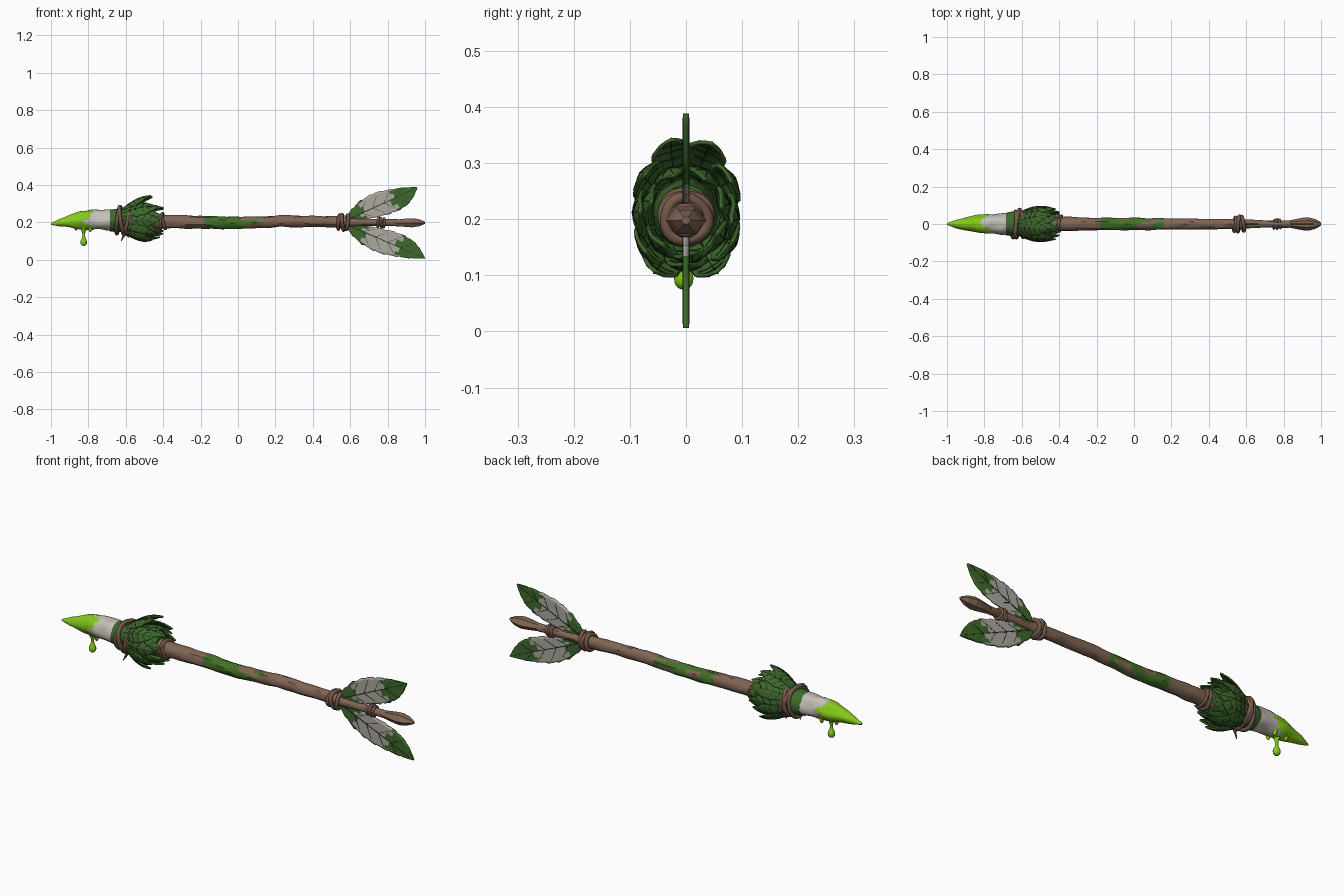
import bpy, bmesh, math, random
from mathutils import Vector, noise

if "Cube" in bpy.data.objects:
    bpy.data.objects.remove(bpy.data.objects["Cube"])

random.seed(4)


def mat(name, r, g, b):
    m = bpy.data.materials.new(name)
    m.diffuse_color = tuple((c / 255) ** 2.2 for c in (r, g, b)) + (1,)
    m.use_nodes = True
    m.node_tree.nodes["Principled BSDF"].inputs["Base Color"].default_value = m.diffuse_color
    return m


WOOD = mat("wood brown", 128, 101, 85)
VINE = mat("vine brown", 116, 90, 76)
BONE = mat("bone white", 196, 191, 183)
GOO = mat("slime green", 132, 200, 32)
LEAF = mat("leaf green", 64, 104, 48)
DARK = mat("dark vein green", 34, 56, 28)
MOSS = mat("moss green", 68, 112, 44)
PALE = mat("pale leaf grey", 172, 167, 160)


def finish(name, bm, mats, angle=35, thick=0):
    bmesh.ops.recalc_face_normals(bm, faces=bm.faces)
    me = bpy.data.meshes.new(name)
    bm.to_mesh(me)
    bm.free()
    for m in mats:
        me.materials.append(m)
    ob = bpy.data.objects.new(name, me)
    bpy.context.collection.objects.link(ob)
    if thick:
        s = ob.modifiers.new("thickness", 'SOLIDIFY')
        s.thickness, s.offset = thick, 0
    bpy.ops.object.select_all(action='DESELECT')
    bpy.context.view_layer.objects.active = ob
    ob.select_set(True)
    if angle:
        bpy.ops.object.shade_smooth_by_angle(angle=math.radians(angle))
    return ob


def lerp(table, t):
    """Linear lookup in rows of (t, values...)."""
    for a, b in zip(table, table[1:]):
        if t <= b[0]:
            k = (t - a[0]) / (b[0] - a[0])
            return [p + (q - p) * k for p, q in zip(a[1:], b[1:])]
    return list(table[-1][1:])


def loft(name, table, mats, sides=16, step=0.02, rough=0.0, rule=None, swell=0.0, angle=35):
    """Tube along x; table rows are (x, centre z, radius y, radius z)."""
    bm = bmesh.new()
    x0, x1 = table[0][0], table[-1][0]
    xs = ([x0 + (x1 - x0) * i / round((x1 - x0) / step) for i in range(round((x1 - x0) / step) + 1)]
          if step else [r[0] for r in table])
    rings = []
    for x in xs:
        zc, ry, rz = lerp(table, x)
        ring = []
        for j in range(sides):
            a = math.tau * j / sides
            k = 1 + rough * noise.noise(Vector((x * 14, math.cos(a) * 1.5, math.sin(a) * 1.5)))
            e = swell if rule and rule(x, a) else 0
            ring.append(bm.verts.new((x, math.cos(a) * (ry * k + e), zc + math.sin(a) * (rz * k + e))))
        rings.append(ring)
    for i in range(len(rings) - 1):
        for j in range(sides):
            n = (j + 1) % sides
            f = bm.faces.new((rings[i][j], rings[i][n], rings[i + 1][n], rings[i + 1][j]))
            if rule and rule((xs[i] + xs[i + 1]) / 2, math.tau * (j + .5) / sides):
                f.material_index = 1
    bm.faces.new(rings[0])
    bm.faces.new(rings[-1])
    return finish(name, bm, mats, angle)


def add_leaf(blade, veins, length, widths, place, pale=None, rows=28):
    """Serrated blade with vein strips; place maps (along, across) to a point."""
    cols = (-1, -.85, -.5, 0, .5, .85, 1)
    grid = []
    for i in range(rows + 1):
        t = i / rows
        up, down = lerp(widths, t)
        saw = 1 + .09 * (((i % 4) / 3) - .5) if 0 < i < rows else 1
        row = []
        for v in cols:
            w = (up if v > 0 else down) * v * (saw if abs(v) == 1 else 1)
            row.append(blade.verts.new(place(t * length, w)))
        grid.append(row)
    for i in range(rows):
        for j in range(len(cols) - 1):
            f = blade.faces.new((grid[i][j], grid[i][j + 1], grid[i + 1][j + 1], grid[i + 1][j]))
            v = abs(j - 2.5) / 2.5
            t = (i + .5) / rows - .06 * v + .03 * (-1) ** j
            if pale and pale[0] < t < pale[1]:
                f.material_index = 1

    def strip(p, q, w0, w1, n):
        d = Vector((q[0] - p[0], q[1] - p[1])).normalized()
        last = None
        for i in range(n + 1):
            k = i / n
            a, b, w = p[0] + (q[0] - p[0]) * k, p[1] + (q[1] - p[1]) * k, w0 + (w1 - w0) * k
            pair = [veins.verts.new(place(a - d.y * w * s, b + d.x * w * s)) for s in (1, -1)]
            if last:
                veins.faces.new((last[0], last[1], pair[1], pair[0]))
            last = pair

    strip((0, 0), (length * .96, 0), .003, .001, 12)
    for t in (.2, .36, .52, .68):
        up, down = lerp(widths, t + .12)
        strip((length * t, 0), (length * (t + .12), up * .8), .0013, .0006, 3)
        strip((length * t, 0), (length * (t + .12), -down * .8), .0013, .0006, 3)


def rings(name, specs):
    """Vine loops: (x, z, major, minor, tilt y, tilt z)."""
    bm = bmesh.new()
    for x, z, R, r, ty, tz in specs:
        n, m = 28, 8
        vs = []
        for i in range(n):
            a = math.tau * i / n
            Rr = R * (1 + .05 * math.sin(3 * a + x * 90))
            d = Vector((ty * math.sin(a) + tz * math.cos(a), math.cos(a), math.sin(a)))
            c = Vector((x, 0, z)) + d * Rr
            o = Vector((0, math.cos(a), math.sin(a)))
            vs.append([bm.verts.new(c + o * r * math.cos(math.tau * k / m)
                                    + Vector((r * math.sin(math.tau * k / m), 0, 0))) for k in range(m)])
        for i in range(n):
            for k in range(m):
                bm.faces.new((vs[i][k], vs[(i + 1) % n][k], vs[(i + 1) % n][(k + 1) % m], vs[i][(k + 1) % m]))
    return finish(name, bm, [VINE], 60)


# Bone spike, its front end coated in slime with a ragged edge
def slimy(x, a):
    return x < -.795 + .025 * math.sin(3 * a + 1) + .012 * math.sin(7 * a)


loft("bone_tip", [(-1, .192, .002, .002), (-.95, .199, .02, .017), (-.9, .206, .031, .029),
                  (-.85, .211, .041, .043), (-.79, .213, .049, .052), (-.7, .214, .057, .058),
                  (-.6, .212, .054, .054)],
     [BONE, GOO], 24, .0125, .16, slimy, .003, 50)


# Slime drips hanging below the tip
def drip(name, x, y, profile):
    bm = bmesh.new()
    n = 14
    loops = [[bm.verts.new((x + r * math.cos(math.tau * j / n), y + r * math.sin(math.tau * j / n), z))
              for j in range(n)] for r, z in profile]
    for p, q in zip(loops, loops[1:]):
        for j in range(n):
            bm.faces.new((p[j], p[(j + 1) % n], q[(j + 1) % n], q[j]))
    bm.faces.new(loops[0])
    bm.faces.new(loops[-1])
    finish(name, bm, [GOO], 80)


drip("slime_drip", -.825, -.004, [(.028, .18), (.018, .165), (.009, .15), (.007, .13), (.009, .118),
                                  (.015, .106), (.018, .095), (.016, .084), (.01, .077), (.003, .075)])
for i, (x, y, z) in enumerate([(-.79, -.02, .158), (-.865, .012, .166), (-.79, .025, .16)]):
    drip("small_drip_%d" % i, x, y, [(.016, z + .03), (.01, z + .008), (.009, z), (.006, z - .007), (.002, z - .01)])


# Wooden shaft with moss patches
def mossy(x, a):
    n = noise.noise(Vector((x * 9, math.cos(a) * 1.1, math.sin(a) * 1.1 + 3)))
    return -.17 < x < .17 and n > (-.35 if x < .02 else -.02)


loft("shaft", [(-.62, .205, .04, .04), (-.4, .204, .038, .038), (-.2, .202, .034, .035), (-.03, .197, .031, .032),
               (.1, .2, .031, .031), (.22, .207, .03, .031), (.4, .205, .029, .03), (.57, .202, .028, .029),
               (.6, .2, .023, .022), (.75, .199, .019, .019), (.88, .198, .02, .019)],
     [WOOD, MOSS], 16, .02, .14, mossy, .0008, 30)

# Faceted nock at the rear end
loft("nock", [(.83, .198, .019, .018), (.9, .198, .033, .026), (.93, .198, .036, .028),
              (.97, .198, .026, .021), (1, .198, .008, .007)], [WOOD], 6, 0, 0, None, 0, 0)

# Leaf collar: a green cuff and flared leaves in two layers
loft("leaf_cuff", [(-.685, .212, .058, .06), (-.64, .212, .064, .066), (-.55, .21, .06, .062),
                   (-.44, .207, .05, .052)], [LEAF], 18, .02, .15)


def around(theta, x0, r0, flare, twist):
    def place(a, b):
        r = r0 + a * flare + .05 * math.sin(min(a / .2, 1) * math.pi) * .5 - abs(b) * .12
        th = theta + b / (r + .03) + twist * a
        return Vector((x0 + a * .96, r * math.cos(th) * .9, .21 + r * math.sin(th)))
    return place


blades, ribs = bmesh.new(), bmesh.new()
W = [(0, .02, .02), (.2, .04, .04), (.45, .056, .056), (.65, .05, .05), (.85, .026, .026), (1, .001, .001)]
for deg, x0, length, flare in [(72, -.62, .17, .36), (108, -.62, .165, .36), (35, -.62, .2, .22),
                               (145, -.62, .2, .22), (0, -.62, .21, .14), (180, -.62, .21, .14),
                               (-35, -.62, .19, .2), (-145, -.62, .19, .2), (-63, -.62, .17, .27),
                               (-117, -.62, .17, .27), (-90, -.6, .19, .12)]:
    add_leaf(blades, ribs, length, W, around(math.radians(deg), x0, .062, flare, random.uniform(-.8, .8)), None, 16)
for k in range(7):
    th = math.tau * (k + .3) / 7
    add_leaf(blades, ribs, .2, W, around(th, -.59, .05, .1, random.uniform(-1, 1)), None, 16)
finish("collar_leaves", blades, [LEAF], 40, .007)
finish("collar_leaf_veins", ribs, [DARK], 0, .0095)

# Vine bindings
rings("front_binding", [(-.64, .212, .07, .010, .12, .1), (-.62, .212, .074, .011, -.15, .12),
                        (-.6, .212, .073, .010, .2, -.15), (-.58, .21, .07, .010, -.08, -.1)])
rings("collar_binding", [(-.41, .206, .043, .008, .12, .1), (-.395, .206, .041, .008, -.2, .15)])
rings("rear_binding", [(.54, .202, .037, .010, .1, .1), (.56, .202, .041, .010, -.1, .1),
                       (.582, .2, .038, .010, .12, -.15)])
rings("nock_binding", [(.75, .199, .023, .007, .1, .1), (.765, .199, .025, .007, -.1, 0),
                       (.78, .199, .023, .007, .05, -.1)])

# Loose vine ends below the front binding
for i, (p, q) in enumerate([((-.6, -.03, .15), (-.625, -.04, .1)), ((-.6, .02, .15), (-.585, .025, .118))]):
    p, q = Vector(p), Vector(q)
    bm = bmesh.new()
    bmesh.ops.create_cone(bm, cap_ends=True, segments=8, radius1=.01, radius2=.002, depth=(q - p).length)
    rot = (q - p).to_track_quat('Z', 'Y')
    for v in bm.verts:
        v.co = rot @ v.co + (p + q) / 2
    finish("vine_end_%d" % i, bm, [VINE], 40)

# Two flat leaf fletchings, above and below the shaft
F = [(0, .014, .012), (.1, .042, .024), (.25, .065, .043), (.45, .072, .06), (.6, .06, .069),
     (.75, .043, .066), (.88, .024, .045), (1, .001, .001)]
for name, root, tip, side in [("upper_fletching", (.585, .213), (.96, .387), 1),
                              ("lower_fletching", (.585, .187), (1, .007), -1)]:
    blade, vein = bmesh.new(), bmesh.new()
    r = Vector(root)
    d = Vector(tip) - r
    length = d.length
    d.normalize()
    n = Vector((-d.y, d.x)) * side

    def flat(a, b):
        p = r + d * a + n * b
        return Vector((p.x, 0, p.y))
    add_leaf(blade, vein, length, F, flat, (.2, .62))
    finish(name, blade, [LEAF, PALE], 30, .010)
    finish(name + "_veins", vein, [DARK], 0, .0125)
